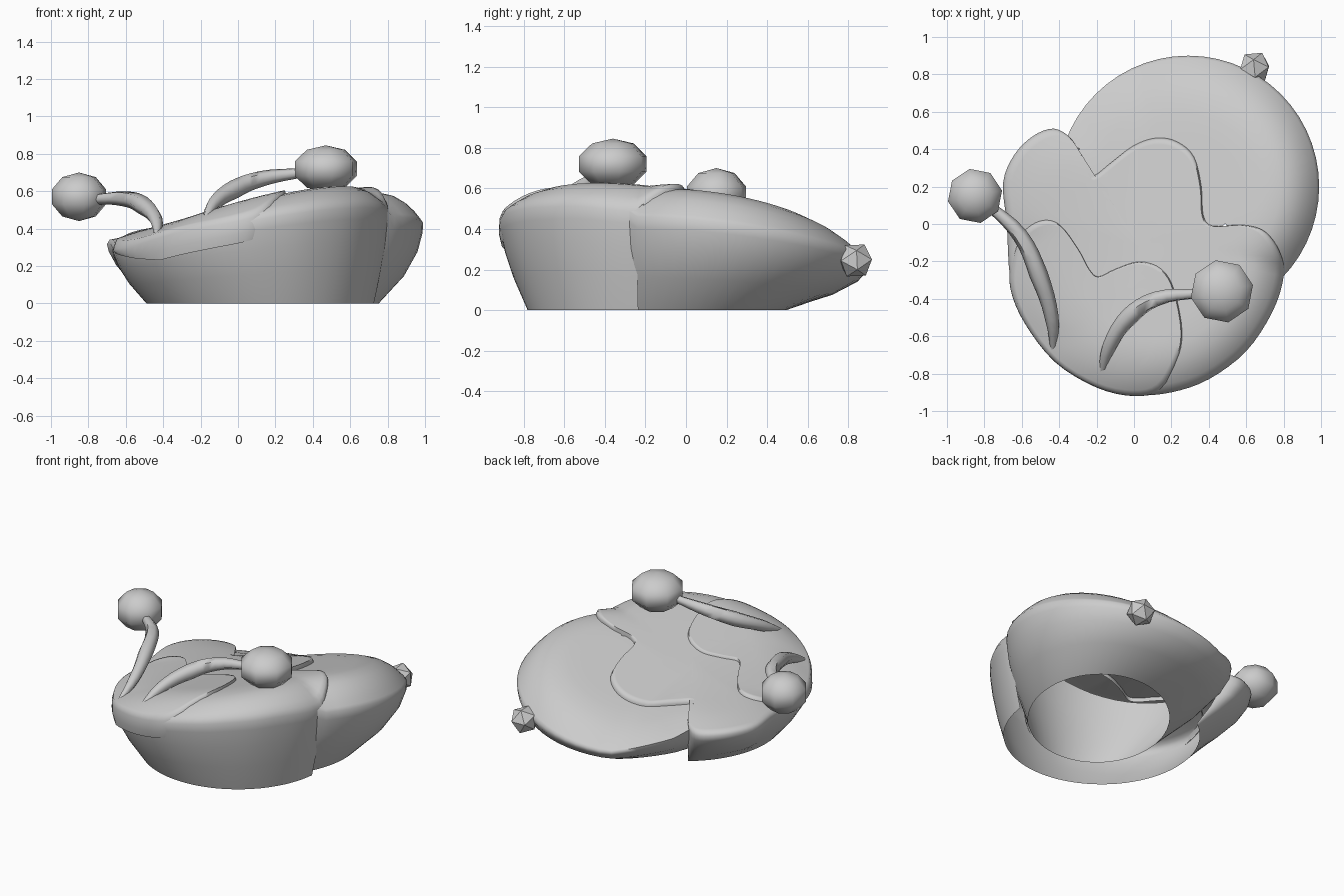
import bpy, bmesh, math
from mathutils import Vector

if "Cube" in bpy.data.objects:
    bpy.data.objects.remove(bpy.data.objects["Cube"])

# plan circles (cx, cy, r) that together give the outline of the body
REAR, FRONT, LOBE = (0.29, 0.20, 0.70), (0.07, -0.17, 0.75), (-0.28, 0.10, 0.45)


def depth(x, y, circles=(REAR, FRONT, LOBE)):
    return max(r - math.hypot(x - cx, y - cy) for cx, cy, r in circles)


def rim(x, y):
    left = 0.25 * max(0, -x) * max(0, y + 0.6)
    return 0.30 + 0.155 * x - 0.13 * y + left


def top(x, y, lift=0.0):
    u = min(max(depth(x, y) / 0.33, 0), 1)
    h = 0.115 + 0.11 * x - 0.04 * max(y, 0)
    return rim(x, y) + h * (1 - (1 - u) ** 2.5) + lift


def smooth_loop(pts, n=4):
    # closed Catmull-Rom curve
    out, m = [], len(pts)
    for i in range(m):
        a, b, c, d = (Vector(pts[(i + k) % m]) for k in (-1, 0, 1, 2))
        for j in range(n):
            t = j / n
            out.append(0.5 * (2 * b + (c - a) * t + (2 * a - 5 * b + 4 * c - d) * t * t
                              + (3 * b - a - 3 * c + d) * t ** 3))
    return out


def inside(x, y, poly):
    hit = False
    for p, q in zip(poly, poly[1:] + poly[:1]):
        if (p.y > y) != (q.y > y) and x < (q.x - p.x) * (y - p.y) / (q.y - p.y) + p.x:
            hit = not hit
    return hit


def finish(ob, angle=75):
    bpy.ops.object.select_all(action='DESELECT')
    ob.select_set(True)
    bpy.context.view_layer.objects.active = ob
    bpy.ops.object.shade_smooth_by_angle(angle=math.radians(angle))


def loft(name, rows, centre, keep=lambda r, i, c: True):
    bm = bmesh.new()
    vs = [[bm.verts.new(p) for p in row] for row in rows]
    n = len(rows[0])
    mid = bm.verts.new(centre)
    quads = [(-1, i, (mid, vs[0][i], vs[0][(i + 1) % n])) for i in range(n)]
    for r in range(len(rows) - 1):
        for i in range(n):
            j = (i + 1) % n
            quads.append((r, i, (vs[r][i], vs[r + 1][i], vs[r + 1][j], vs[r][j])))
    for r, i, q in quads:
        c = sum((v.co for v in q), Vector()) / len(q)
        if keep(r, i, c):
            bm.faces.new(q)
    bmesh.ops.delete(bm, geom=[v for v in bm.verts if not v.link_faces], context='VERTS')
    bmesh.ops.recalc_face_normals(bm, faces=bm.faces)
    me = bpy.data.meshes.new(name)
    bm.to_mesh(me)
    bm.free()
    ob = bpy.data.objects.new(name, me)
    bpy.context.collection.objects.link(ob)
    finish(ob)


RINGS = (0.2, 0.4, 0.55, 0.7, 0.8, 0.88, 0.94, 0.98)
WALL = (0.12, 0.35, 0.65, 1.0)

# wavy front cover
cover = smooth_loop([
    (0.80, -0.28), (0.78, -0.15), (0.70, -0.04), (0.58, -0.005), (0.42, -0.01), (0.37, 0.05),
    (0.36, 0.20), (0.32, 0.36), (0.23, 0.44), (0.12, 0.46), (0.0, 0.42), (-0.12, 0.33),
    (-0.21, 0.26), (-0.25, 0.27), (-0.28, 0.36), (-0.34, 0.46), (-0.43, 0.51), (-0.54, 0.47),
    (-0.64, 0.37), (-0.70, 0.22), (-0.68, 0.0), (-0.66, -0.30), (-0.58, -0.52), (-0.42, -0.73),
    (-0.20, -0.87), (0.0, -0.915), (0.2, -0.90), (0.4, -0.83), (0.6, -0.68), (0.74, -0.47)])
C = Vector((0.03, -0.12))
is_front = [depth(o.x, o.y, (REAR,)) < 0.04 for o in cover]
rows = []
for s in RINGS:
    rows.append([(p.x, p.y, top(p.x, p.y, 0.028)) for p in (C + (o - C) * s for o in cover)])
rows.append([(o.x, o.y, top(o.x, o.y, 0.008)) for o in cover])
B = Vector((0.12, -0.17))
for f in WALL:
    row = []
    for o, fr in zip(cover, is_front):
        if fr:
            b = B + (o - B).normalized() * 0.61
            p = o.lerp(b, f ** 1.6)
            row.append((p.x, p.y, top(o.x, o.y, 0.008) * (1 - f)))
        else:
            row.append((o.x, o.y, top(o.x, o.y, -0.13)))
    rows.append(row)
N, nr = len(cover), len(RINGS)
loft("front_cover", rows, (C.x, C.y, top(C.x, C.y, 0.028)),
     lambda r, i, c: r <= nr - 1 or (is_front[i] and is_front[(i + 1) % N])
     or (r == nr and is_front[i] == is_front[(i + 1) % N]))

# rear shell, open at the base and under the cover
inner = [C + (o - C) * 0.86 for o in cover]
dirs = [Vector((math.cos(a), math.sin(a))) for a in (2 * math.pi * k / 56 for k in range(56))]
A, base = Vector(REAR[:2]), Vector((0.27, -0.02))
axis = Vector((0.6, 0.8))
rows = []
for s in (0.1, 0.2, 0.3) + RINGS[1:] + (1.0,):
    rows.append([(p.x, p.y, top(p.x, p.y)) for p in (A + d * REAR[2] * s for d in dirs)])
n_top = len(rows)
for f in WALL:
    row = []
    for d in dirs:
        o = A + d * REAR[2]
        b = base + d * 0.44 + axis * d.dot(axis) * 0.11
        p = o.lerp(b, f ** 2)
        row.append((p.x, p.y, top(o.x, o.y) * (1 - f)))
    rows.append(row)
loft("rear_shell", rows, (A.x, A.y, top(A.x, A.y)),
     lambda r, i, c: r >= n_top - 1 or not inside(c.x, c.y, inner))

# raised heart-shaped face patch wrapping over the front rim
face = smooth_loop([
    (-0.65, -0.20), (-0.60, -0.05), (-0.50, 0.02), (-0.40, 0.0), (-0.30, -0.13), (-0.24, -0.24),
    (-0.19, -0.28), (-0.10, -0.24), (0.03, -0.20), (0.15, -0.24), (0.22, -0.36), (0.26, -0.58),
    (0.23, -0.73), (0.14, -0.88), (0.0, -0.915), (-0.20, -0.87), (-0.42, -0.735), (-0.58, -0.53),
    (-0.655, -0.35)])
F = Vector((-0.2, -0.48))
rows = []
for s in RINGS:
    rows.append([(p.x, p.y, top(p.x, p.y, 0.045)) for p in (F + (o - F) * s for o in face)])
for drop, s in ((-0.02, 1.01), (0.05, 1.012), (0.10, 0.985)):
    row = []
    for o in face:
        front = depth(o.x, o.y) < 0.07
        fade = min(1, (o.x + 0.72) / 0.3)
        p = F + (o - F) * (s if front else 1)
        row.append((p.x, p.y, top(o.x, o.y) - (drop * fade if front else min(drop, 0.0))))
    rows.append(row)
loft("face_patch", rows, (F.x, F.y, top(F.x, F.y, 0.045)))


# feelers with faceted bulbs
def feeler(side, path, ball, size):
    cu = bpy.data.curves.new(side + "_feeler", 'CURVE')
    cu.dimensions = '3D'
    cu.bevel_depth = 0.05
    cu.bevel_resolution = 1
    cu.resolution_u = 4
    cu.use_fill_caps = True
    sp = cu.splines.new('BEZIER')
    sp.bezier_points.add(len(path) - 1)
    for bp, p, r in zip(sp.bezier_points, path, (0.25, 0.75, 1.0, 0.85, 0.5)):
        bp.co, bp.radius = p, r
        bp.handle_left_type = bp.handle_right_type = 'AUTO'
    ob = bpy.data.objects.new(side + "_feeler", cu)
    bpy.context.collection.objects.link(ob)
    bpy.ops.object.select_all(action='DESELECT')
    ob.select_set(True)
    bpy.context.view_layer.objects.active = ob
    bpy.ops.object.convert(target='MESH')
    finish(bpy.context.object, 60)
    bpy.ops.mesh.primitive_uv_sphere_add(segments=8, ring_count=5, radius=1, location=ball,
                                         rotation=(0, 0, 0.2))
    bulb = bpy.context.object
    bulb.name = side + "_bulb"
    bulb.scale = size
    finish(bulb, 60)


feeler("left", [(-0.43, -0.70, 0.35), (-0.44, -0.50, 0.45), (-0.51, -0.27, 0.525),
                (-0.61, -0.06, 0.56), (-0.80, 0.12, 0.555)],
       (-0.85, 0.15, 0.57), (0.155, 0.155, 0.13))
feeler("right", [(-0.18, -0.84, 0.42), (-0.13, -0.65, 0.53), (-0.02, -0.49, 0.61),
                 (0.12, -0.40, 0.665), (0.35, -0.37, 0.70)],
       (0.47, -0.36, 0.72), (0.178, 0.178, 0.125))

# small faceted tail spike
aim = Vector((0.45, 0.9, 0.05))
bpy.ops.mesh.primitive_ico_sphere_add(subdivisions=1, radius=0.09, location=(0.645, 0.835, 0.245),
                                      rotation=aim.to_track_quat('Z', 'Y').to_euler())
bpy.context.object.name = "tail_spike"
